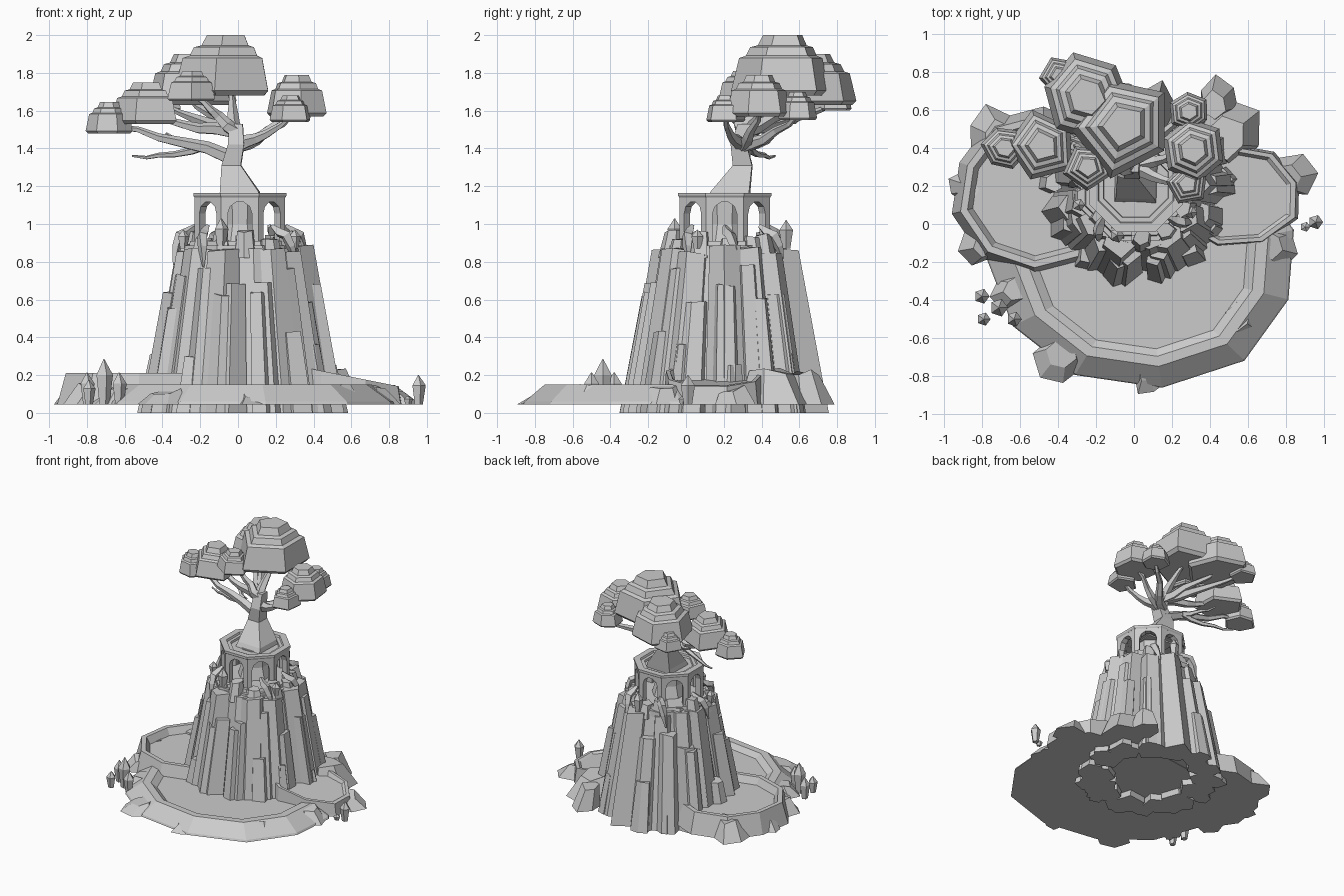
import bpy, bmesh, math, random
from mathutils import Vector

if "Cube" in bpy.data.objects:
    bpy.data.objects.remove(bpy.data.objects["Cube"])

random.seed(11)
U = random.uniform
CX, CY = 0.02, 0.2          # axis of the cliff tower
OCT = math.pi / 8


def finish(name, bm):
    bmesh.ops.recalc_face_normals(bm, faces=bm.faces)
    me = bpy.data.meshes.new(name)
    bm.to_mesh(me)
    bm.free()
    ob = bpy.data.objects.new(name, me)
    bpy.context.collection.objects.link(ob)


def loft(name, loops, bm=None):
    """Skin equal-sized loops of points and cap both ends."""
    own = bm is None
    bm = bmesh.new() if own else bm
    rows = [[bm.verts.new(p) for p in lp] for lp in loops]
    n = len(rows[0])
    for a, b in zip(rows, rows[1:]):
        for i in range(n):
            bm.faces.new((a[i], a[(i + 1) % n], b[(i + 1) % n], b[i]))
    bm.faces.new(rows[0][::-1])
    bm.faces.new(rows[-1])
    if own:
        finish(name, bm)


def ring(x, y, z, r, n, rot=0.0, jit=None, squash=1.0):
    out = []
    for i in range(n):
        a, q = rot + math.tau * i / n, r * (jit[i] if jit else 1)
        out.append((x + q * math.cos(a), y + q * squash * math.sin(a), z))
    return out


def rock(bm, base, top, r0, r1, n=5, tilt=0.0):
    """Irregular tapered prism from base to top with an uneven cap."""
    jit, rot = [U(0.8, 1.2) for _ in range(n)], U(0, 6)
    a, b = ring(*base, r0, n, rot, jit), ring(*top, r1, n, rot, jit)
    loft("", [a, [(x, y, z + U(-tilt, tilt)) for x, y, z in b]], bm)


def tube(bm, pts, n=5):
    loops = []
    for i, p in enumerate(pts):
        d = Vector(pts[min(i + 1, len(pts) - 1)][:3]) - Vector(pts[max(i - 1, 0)][:3])
        q = d.to_track_quat('Z', 'Y')
        loops.append([Vector(p[:3]) + q @ Vector(v) for v in ring(0, 0, 0, p[3], n, 0.4)])
    loft("", loops, bm)


# pools: faceted oval with sloping bank, flat rim and sunken floor
def pool(name, x, y, rx, ry, zr, zf, bank, tilt, n):
    jit = [U(0.97, 1.03) for _ in range(n)]
    loops = []
    for s, z, t in ((1, 0.045, 0), (0.99, 0.06, 0), (bank, zr, tilt), (bank - 0.08, zr, tilt),
                    (bank - 0.14, zf, tilt / 2)):
        loops.append([(p, q, z + t * (p - x)) for p, q, z in ring(x, y, z, rx * s, n, 0.26, jit, ry / rx)])
    loft(name, loops)


pool("front_pool", 0.05, -0.2, 0.82, 0.66, 0.15, 0.115, 0.83, 0, 11)
pool("left_pool", -0.5, 0.17, 0.46, 0.44, 0.21, 0.155, 0.9, 0, 10)
pool("right_pool", 0.53, 0.15, 0.36, 0.28, 0.205, 0.165, 0.95, -0.2, 9)

# low slabs of rock leaning on the banks: x, y, radius, height
bm = bmesh.new()
for x, y, r, h in [(-0.4, -0.72, 0.13, 0.11), (0.08, -0.82, 0.08, 0.09), (0.57, -0.52, 0.12, 0.14),
                   (0.75, -0.12, 0.12, 0.14), (0.44, 0.66, 0.11, 0.21), (0.5, 0.48, 0.19, 0.22),
                   (0.84, 0.25, 0.11, 0.13), (-0.75, 0.48, 0.13, 0.18), (-0.9, 0.2, 0.08, 0.16),
                   (-0.82, -0.12, 0.1, 0.14), (-0.66, -0.36, 0.1, 0.12)]:
    rock(bm, (x, y, 0.045), (x * 0.95, y * 0.95, h), r, r * 0.62, 6, 0.02)
finish("bank_boulders", bm)

# cliff core and rock columns around it
loft("cliff_core", [ring(CX, CY, 0.05, 0.45, 12), ring(CX, CY, 0.87, 0.31, 12)])


def columns(name, n, rad, slope, width, hmin, hmax, z0=0.0):
    bm = bmesh.new()
    for i in range(n):
        a = math.tau * (i + U(-0.25, 0.25)) / n
        h, r = U(hmin, hmax), rad + U(-0.015, 0.015)
        w, rt = width * U(0.85, 1.15), r - slope * (h - z0)
        rock(bm, (CX + r * math.cos(a), CY + r * math.sin(a), z0),
             (CX + rt * math.cos(a), CY + rt * math.sin(a), h), w, w * 0.75, random.choice((5, 6)), 0.01)
    finish(name, bm)


columns("tall_columns", 13, 0.405, 0.145, 0.12, 0.84, 0.885)
columns("middle_columns", 15, 0.45, 0.155, 0.085, 0.55, 0.78)
columns("low_columns", 14, 0.48, 0.16, 0.07, 0.25, 0.64)
columns("summit_rocks", 13, 0.275, 0.15, 0.065, 0.89, 0.965, 0.82)

# octagonal arcade: stepped plinth, arched walls, cornice with sunken roof, inner pillar
PX, PY, AP = 0.01, 0.205, 0.24


def octagon(name, profile):
    loft(name, [ring(PX, PY, z, r, 8, OCT) for z, r in profile])


octagon("arcade_plinth", [(0.84, 0.32), (0.885, 0.315), (0.885, 0.29), (0.91, 0.285)])
bm = bmesh.new()
for k in range(8):
    c, s = math.cos(k * math.pi / 4), math.sin(k * math.pi / 4)
    loops = []
    for ap in (AP, AP - 0.045):
        e, w = ap * math.tan(OCT), 0.064
        prof = [(-e, 0.9), (-e, 1.15), (e, 1.15), (e, 0.9), (w, 0.9)]
        prof += [(w * math.cos(math.pi * j / 5), 1.055 + w * math.sin(math.pi * j / 5)) for j in range(6)]
        prof.append((-w, 0.9))
        loops.append([(PX + ap * c - u * s, PY + ap * s + u * c, z) for u, z in prof])
    loft("", loops, bm)
finish("arcade_walls", bm)
octagon("arcade_cornice", [(1.135, 0.2), (1.14, 0.26), (1.15, 0.267), (1.165, 0.267),
                           (1.165, 0.216), (1.15, 0.21), (1.15, 0.185), (1.13, 0.18)])
octagon("inner_pillar", [(0.9, 0.13), (1.0, 0.1), (1.14, 0.11)])

# entrance steps
bm = bmesh.new()
for i in range(3):
    y = -0.08 + 0.035 * i
    loft("", [ring(0.03, y, z, 0.06, 4, math.pi / 4, None, 0.4) for z in (0.84, 0.9 + 0.02 * i)], bm)
finish("entrance_steps", bm)

# roots draped over the cliff edge
bm = bmesh.new()
for deg in (-45, -135, 0, 50, 110, 170):
    a = math.radians(deg)
    path = [(0.24, 0.99, 0.012), (0.28, 0.955, 0.028), (0.315, 0.94, 0.03), (0.335, 0.88, 0.025),
            (0.35, U(0.77, 0.83), 0.006)]
    tube(bm, [(PX + r * math.cos(a + j * 0.05), PY + r * math.sin(a + j * 0.05), z, w)
              for j, (r, z, w) in enumerate(path)], 4)
finish("draped_roots", bm)


# crystals: x, y, height, standing on a common foot level
def crystals(name, foot, items):
    bm = bmesh.new()
    for x, y, h in items:
        r = 0.022 + 0.11 * h
        loft("", [ring(x, y, foot + h * t, r * s, 5) for t, s in ((0, 0.6), (0.65, 1), (1, 0.05))], bm)
    finish(name, bm)


crystals("shore_crystals", 0.045, [(-0.71, -0.44, 0.24), (-0.8, -0.38, 0.17), (-0.79, -0.5, 0.13),
                                   (-0.63, -0.5, 0.17), (0.955, 0.01, 0.155), (0.9, -0.015, 0.045)])
crystals("summit_crystals", 0.87, [(-0.09, -0.06, 0.16), (0.3, 0.06, 0.1), (0.06, 0.53, 0.15), (-0.29, 0.1, 0.1)])

# trunk: four-sided, flared at the foot
loft("trunk", [ring(x, y, z, r, 4, 0.75) for x, y, z, r in
               [(0.01, 0.22, 1.12, 0.16), (0.01, 0.235, 1.17, 0.145), (-0.035, 0.3, 1.31, 0.072),
                (-0.01, 0.28, 1.42, 0.06), (-0.01, 0.31, 1.53, 0.05)]])

# layered foliage pads (x, y, bottom, top, radius), each carried by a kinked branch
PADS = [(-0.05, 0.52, 1.68, 2.0, 0.26), (-0.25, 0.67, 1.63, 1.9, 0.23), (-0.48, 0.41, 1.53, 1.75, 0.18),
        (-0.68, 0.4, 1.48, 1.645, 0.115), (-0.24, 0.3, 1.65, 1.81, 0.125), (0.31, 0.39, 1.57, 1.79, 0.17),
        (0.28, 0.21, 1.54, 1.68, 0.105), (0.29, 0.59, 1.55, 1.7, 0.105), (-0.39, 0.78, 1.6, 1.73, 0.1)]
STEPS = [(0.9, 0), (1.0, 0.08), (0.85, 0.62), (0.72, 0.66), (0.64, 0.8), (0.5, 0.83), (0.4, 1.0)]


def branch(bm, start, end, r, bow=0.0):
    a, b = Vector(start), Vector(end)
    pts = []
    for j in range(6):
        t = j / 5
        p = a.lerp(b, t)
        k = 0.015 if 0 < j < 5 else 0
        z = p.z + bow * math.sin(math.pi * t)
        pts.append((p.x + U(-k, k), p.y + U(-k, k), z + U(-k, k), r * (1 - 0.75 * t)))
    tube(bm, pts)


bm = bmesh.new()
for i, (x, y, z0, z1, r) in enumerate(PADS):
    n = 6 if i % 2 else 5
    jit, turn = [U(0.95, 1.12) for _ in range(n)], U(0.5, 0.9)
    loft("foliage_pad_%d" % (i + 1),
         [ring(x, y, z0 + (z1 - z0) * h, r * s, n, turn, jit) for s, h in STEPS])
    fork = 1.34 if x < -0.6 else 1.41 if x > 0.2 else 1.49
    branch(bm, (-0.02, 0.3, fork), (x, y, z0 + 0.03), 0.042, 0.03 if x < -0.6 else -0.02 if x > 0.2 else 0)
for end in ((-0.56, 0.47, 1.36), (-0.38, 0.48, 1.48)):      # bare twigs
    branch(bm, (-0.18, 0.34, 1.41), end, 0.025, -0.02)
finish("branches", bm)
